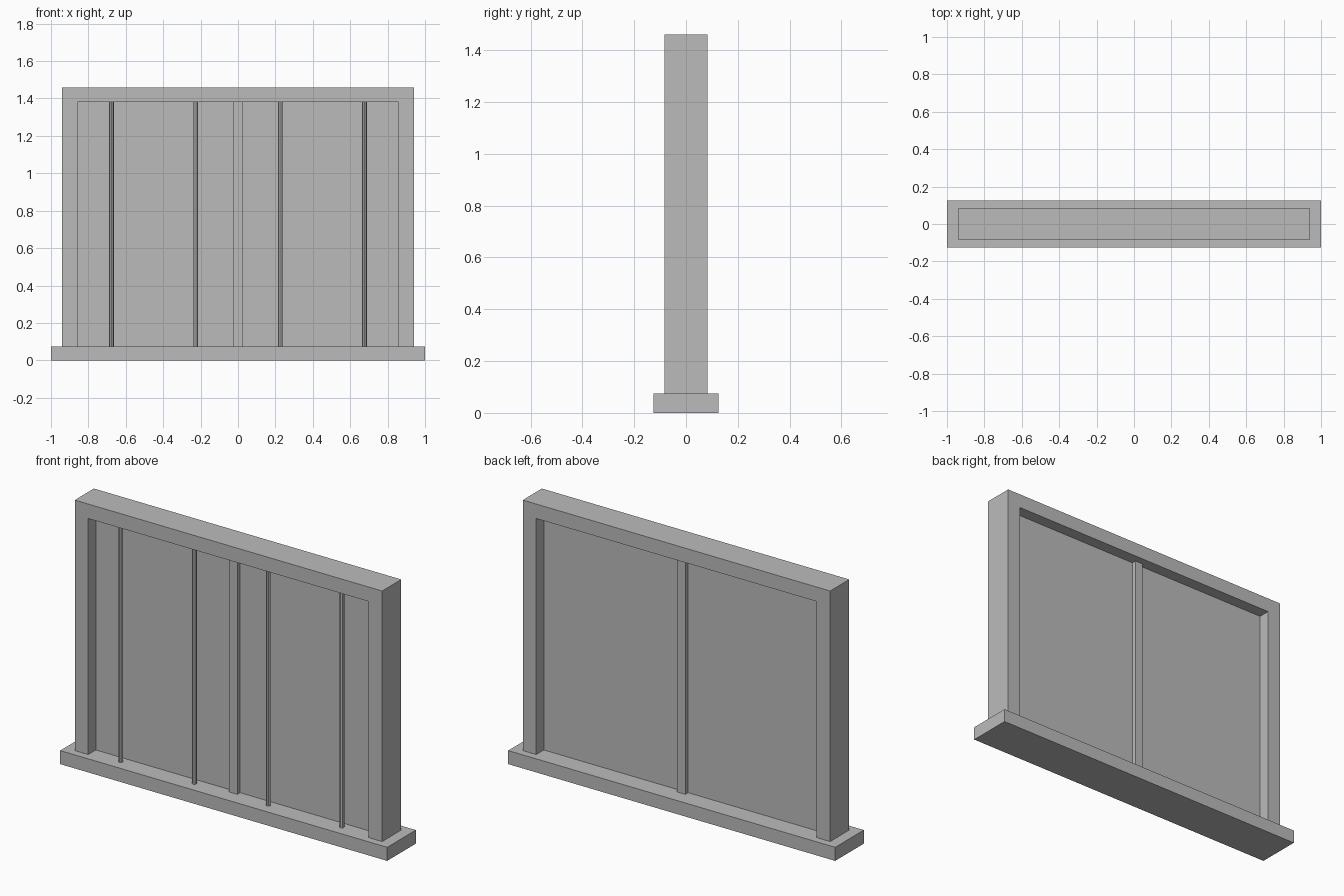
import bpy
import bmesh
from mathutils import Matrix

cube = bpy.data.objects.get("Cube")
if cube:
    bpy.data.objects.remove(cube, do_unlink=True)

# Single flat grey
grey = bpy.data.materials.new("plain grey")
grey.use_nodes = True
colour = (0.5, 0.5, 0.5, 1)
grey.diffuse_color = colour
grey.node_tree.nodes["Principled BSDF"].inputs["Base Color"].default_value = colour

SILL_TOP = 0.075
HEAD = 1.38      # top of the opening
TOP = 1.46
OUTER = 0.94     # frame half width
INNER = 0.858    # opening half width
DEPTH = 0.167    # frame depth


def finish(name, bm):
    bmesh.ops.recalc_face_normals(bm, faces=bm.faces)
    mesh = bpy.data.meshes.new(name)
    bm.to_mesh(mesh)
    bm.free()
    mesh.materials.append(grey)
    obj = bpy.data.objects.new(name, mesh)
    bpy.context.collection.objects.link(obj)
    return obj


def box(name, width, depth, bottom, top):
    """Box centred on x and y, between two heights."""
    bm = bmesh.new()
    bmesh.ops.create_cube(bm, size=1)
    bmesh.ops.scale(bm, vec=(width, depth, top - bottom), verts=bm.verts)
    bmesh.ops.translate(bm, vec=(0, 0, (top + bottom) / 2), verts=bm.verts)
    return finish(name, bm)


# Sill, pane and centre mullion
box("sill", 2, 0.25, 0, SILL_TOP)
box("pane", INNER * 2, 0.034, SILL_TOP, HEAD)
box("centre_mullion", 0.05, 0.083, SILL_TOP, HEAD)

# Frame: an arch-shaped profile extruded through its depth
bm = bmesh.new()
half = [(OUTER, SILL_TOP), (OUTER, TOP)]
hole = [(INNER, HEAD), (INNER, SILL_TOP)]
outline = half + [(-x, z) for x, z in reversed(half)]
outline += [(-x, z) for x, z in reversed(hole)] + hole
face = bm.faces.new([bm.verts.new((x, -DEPTH / 2, z)) for x, z in outline])
extruded = bmesh.ops.extrude_face_region(bm, geom=[face], use_keep_orig=True)
back = [v for v in extruded["geom"] if isinstance(v, bmesh.types.BMVert)]
bmesh.ops.translate(bm, vec=(0, DEPTH, 0), verts=back)
finish("frame", bm)

# Four slim round bars in front of the pane
names = ["outer_right_bar", "inner_right_bar", "inner_left_bar", "outer_left_bar"]
for i, name in enumerate(names):
    bm = bmesh.new()
    place = Matrix.Translation(((i - 1.5) * 0.451, -0.058, (SILL_TOP + HEAD) / 2))
    bmesh.ops.create_cone(bm, cap_ends=True, segments=8, radius1=0.0125,
                          radius2=0.0125, depth=HEAD - SILL_TOP, matrix=place)
    finish(name, bm)
